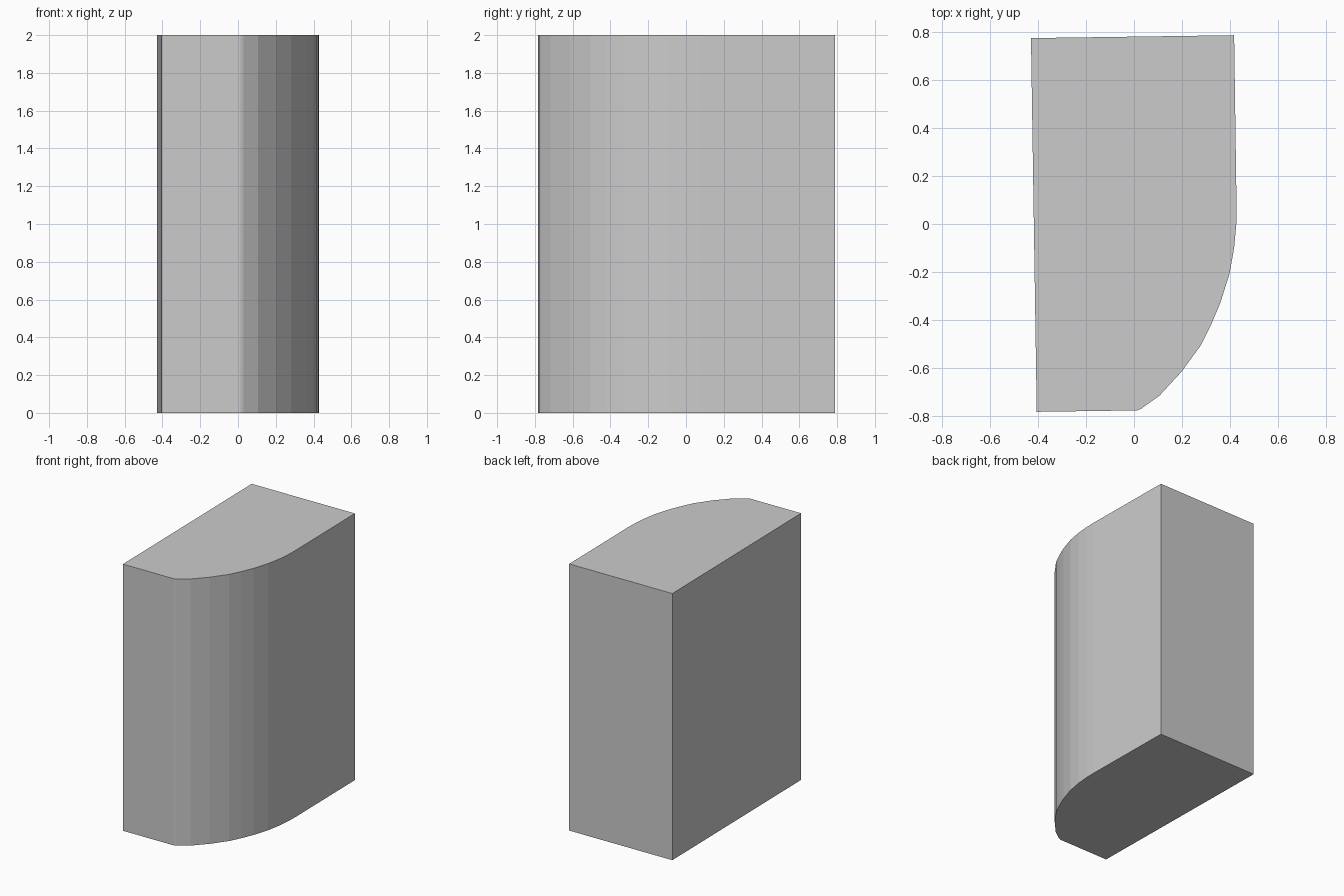
import bpy, bmesh

if "Cube" in bpy.data.objects:
    bpy.data.objects.remove(bpy.data.objects["Cube"])

# Plan outline: three straight sides and one faceted, bowed corner
outline = [
    (-0.43, 0.776), (-0.406, -0.784), (0.013, -0.778), (0.03, -0.771),
    (0.106, -0.717), (0.20, -0.615), (0.28, -0.505), (0.322, -0.42), (0.36, -0.33),
    (0.398, -0.21), (0.418, -0.10), (0.427, 0.0), (0.428, 0.08), (0.418, 0.788),
]
HEIGHT = 2.0

# Extrude the outline into a solid block
bm = bmesh.new()
base = bm.faces.new([bm.verts.new((x, y, 0)) for x, y in outline])
result = bmesh.ops.extrude_face_region(bm, geom=[base], use_keep_orig=True)
top = [v for v in result["geom"] if isinstance(v, bmesh.types.BMVert)]
bmesh.ops.translate(bm, verts=top, vec=(0, 0, HEIGHT))
bmesh.ops.recalc_face_normals(bm, faces=bm.faces)

mesh = bpy.data.meshes.new("rounded_block")
bm.to_mesh(mesh)
bm.free()
block = bpy.data.objects.new("rounded_block", mesh)
bpy.context.collection.objects.link(block)
